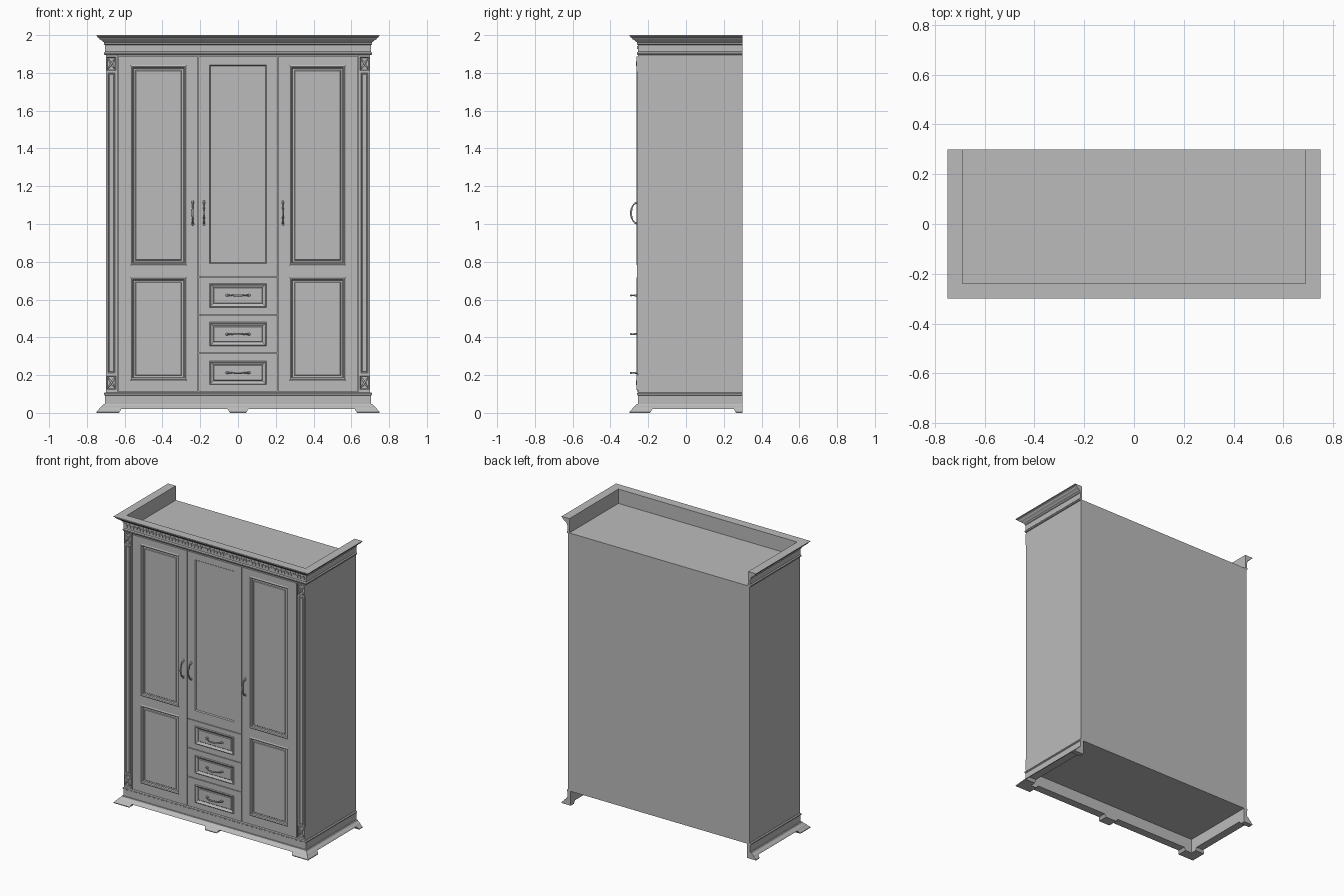
import bpy, bmesh, math
from mathutils import Matrix, Vector

if "Cube" in bpy.data.objects:
    bpy.data.objects.remove(bpy.data.objects["Cube"], do_unlink=True)

grey = bpy.data.materials.new("plain grey")
grey.use_nodes = True
grey.diffuse_color = (0.5, 0.5, 0.5, 1)
grey.node_tree.nodes["Principled BSDF"].inputs["Base Color"].default_value = (0.5, 0.5, 0.5, 1)

FRONT = -0.259          # face of doors and drawers
W, BACK, BODY_Y = 0.70, 0.30, -0.25


def finish(name, bm, smooth=False):
    mesh = bpy.data.meshes.new(name)
    bm.to_mesh(mesh)
    bm.free()
    mesh.materials.append(grey)
    for p in mesh.polygons:
        p.use_smooth = smooth
    obj = bpy.data.objects.new(name, mesh)
    bpy.context.collection.objects.link(obj)
    return obj


def add_box(bm, x0, x1, y0, y1, z0, z1):
    size = Matrix.Diagonal((x1 - x0, y1 - y0, z1 - z0, 1))
    place = Matrix.Translation(((x0 + x1) / 2, (y0 + y1) / 2, (z0 + z1) / 2))
    bmesh.ops.create_cube(bm, size=1, matrix=place @ size)


def box(name, *dims):
    bm = bmesh.new()
    add_box(bm, *dims)
    return finish(name, bm)


def sweep(name, path, profile):
    """Closed (offset, height) profile carried along a mitred path."""
    bm = bmesh.new()
    rows = [[bm.verts.new((x, y, z)) for x, y in path(d, z)] for d, z in profile]
    n = len(rows)
    for i in range(n):
        a, b = rows[i], rows[(i + 1) % n]
        for k in range(len(a) - 1):
            bm.faces.new((a[k], a[k + 1], b[k + 1], b[k]))
    for end in (0, -1):
        bm.faces.new([r[end] for r in rows])
    bmesh.ops.recalc_face_normals(bm, faces=bm.faces)
    return finish(name, bm)


def panelled(name, xs, zs, steps, y=FRONT, depth=0.016):
    """Slab whose odd cells are stepped in or out as moulded panels."""
    bm = bmesh.new()
    grid = [[bm.verts.new((x, y, z)) for x in xs] for z in zs]
    cells = []
    for j in range(len(zs) - 1):
        for i in range(len(xs) - 1):
            f = bm.faces.new((grid[j][i], grid[j][i + 1], grid[j + 1][i + 1], grid[j + 1][i]))
            if i % 2 and j % 2:
                cells.append(f)
    rim = [e for e in bm.edges if e.is_boundary]
    made = bmesh.ops.extrude_edge_only(bm, edges=rim)["geom"]
    bmesh.ops.translate(bm, vec=(0, depth, 0),
                        verts=[v for v in made if isinstance(v, bmesh.types.BMVert)])
    bm.normal_update()
    for width, rise in steps:
        bmesh.ops.inset_individual(bm, faces=cells, thickness=width, depth=rise,
                                   use_even_offset=True)
        bm.normal_update()
    return finish(name, bm)


# Carcass
box("carcass", -W, W, BODY_Y + 0.003, BACK, 0.10, 1.90)


def around(d, z):
    """Left side, front and right side; the back stays open."""
    return [(-W - d, BACK), (-W - d, BODY_Y - d), (W + d, BODY_Y - d), (W + d, BACK)]


# Cornice
sweep("cornice", around, [
    (-0.01, 1.895), (0.006, 1.895), (0.010, 1.90), (0.010, 1.906), (0.004, 1.912),
    (0.004, 1.948), (0.010, 1.952), (0.010, 1.962), (0.016, 1.966), (0.022, 1.972),
    (0.032, 1.978), (0.039, 1.986), (0.043, 1.989), (0.043, 1.993), (0.05, 1.996),
    (0.05, 2.0), (-0.01, 2.0)])

# Tooth row under the cornice
bm = bmesh.new()
count = 56
for i in range(count):
    x = (i - (count - 1) / 2) * 0.0248
    add_box(bm, x - 0.008, x + 0.008, BODY_Y - 0.009, BODY_Y, 1.926, 1.943)
finish("cornice_teeth", bm)

# Plinth
sweep("plinth", around, [
    (-0.02, 0.02), (0.036, 0.02), (0.03, 0.028), (0.018, 0.038), (0.013, 0.046),
    (0.004, 0.046), (0.004, 0.092), (0.010, 0.096), (0.010, 0.103), (0.004, 0.108),
    (-0.004, 0.108), (-0.02, 0.10)])

# Feet
foot = [(-0.02, 0.0), (0.05, 0.0), (0.05, 0.005), (0.044, 0.012), (0.036, 0.02), (-0.02, 0.02)]
for side, s in (("left", 1), ("right", -1)):
    sweep(side + "_front_foot", lambda d, z: [
        (s * (0.63 - z * 0.6), BODY_Y - d), (s * (W + d), BODY_Y - d),
        (s * (W + d), -0.19 + z * 0.6)], foot)
    sweep(side + "_back_foot", lambda d, z: [
        (s * (W + d), 0.265 - z * 0.6), (s * (W + d), BACK)], foot)
sweep("middle_foot", lambda d, z: [
    (-0.043 - z * 0.6, BODY_Y - d), (0.043 + z * 0.6, BODY_Y - d)], foot)

# Doors
moulding = [(0.007, 0.004), (0.007, -0.003), (0.004, -0.008), (0.010, 0), (0.003, 0.003)]
for side, s in (("left", 1), ("right", -1)):
    panelled(side + "_door", sorted(s * x for x in (0.213, 0.27, 0.572, 0.634)),
             [0.112, 0.17, 0.72, 0.78, 1.842, 1.888], moulding)
panelled("middle_door", [-0.209, -0.15, 0.15, 0.209], [0.722, 0.79, 1.842, 1.888],
         [(0.005, -0.007)])

# Drawers
drawers = [("top", 0.521, 0.718, 0.622), ("middle", 0.319, 0.517, 0.417),
           ("bottom", 0.112, 0.315, 0.212)]
drawer_moulding = [(0.005, 0.004), (0.005, -0.004), (0.010, -0.006), (0.004, 0.004)]
for name, z0, z1, zc in drawers:
    panelled(name + "_drawer", [-0.209, -0.15, 0.15, 0.209],
             [z0, zc - 0.063, zc + 0.063, z1], drawer_moulding)

# Corner pilasters with carved blocks
for side, s in (("left", 1), ("right", -1)):
    panelled(side + "_pilaster_ground", sorted((s * 0.638, s * W)), [0.108, 1.895], [], y=-0.255)
    panelled(side + "_pilaster", sorted(s * x for x in (0.646, 0.652, 0.688, 0.694)),
             [0.205, 0.212, 1.80, 1.807], [(0.004, -0.004), (0.004, 0.003)], y=-0.26)
    for level, zc in (("upper", 1.848), ("lower", 0.16)):
        panelled(f"{side}_{level}_block", sorted(s * x for x in (0.642, 0.647, 0.693, 0.698)),
                 [zc - 0.04, zc - 0.035, zc + 0.035, zc + 0.04], [(0.003, -0.004)], y=-0.262)
        bm = bmesh.new()
        centre = Matrix.Translation((s * 0.67, -0.259, zc))
        for turn in (1, -1):
            leaf = Matrix.Rotation(turn * math.atan2(0.035, 0.023), 4, 'Y')
            bmesh.ops.create_uvsphere(bm, u_segments=10, v_segments=6, radius=1,
                                      matrix=centre @ leaf @ Matrix.Diagonal((0.036, 0.005, 0.005, 1)))
        bmesh.ops.create_uvsphere(bm, u_segments=10, v_segments=6, radius=0.007, matrix=centre)
        finish(f"{side}_{level}_carving", bm, True)


def handle(name, x, z, upright):
    """Bowed pull: a tapered tube with knobs where it meets the front."""
    bm = bmesh.new()
    along = Vector((0, 0, 1)) if upright else Vector((1, 0, 0))
    across = Vector((1, 0, 0)) if upright else Vector((0, 0, 1))
    out = Vector((0, -1, 0))
    base = Vector((x, FRONT + 0.001, z))
    rings, steps, sides = [], 16, 8
    for i in range(steps + 1):
        a = math.pi * i / steps
        mid = base - along * 0.055 * math.cos(a) + out * 0.033 * math.sin(a)
        normal = (out * math.sin(a) * 0.055 - along * math.cos(a) * 0.033).normalized()
        r = 0.003 + 0.0025 * abs(math.cos(2 * a))
        rings.append([bm.verts.new(mid + r * (normal * math.cos(t) + across * math.sin(t)))
                      for t in (2 * math.pi * k / sides for k in range(sides))])
    for a, b in zip(rings, rings[1:]):
        for k in range(sides):
            m = (k + 1) % sides
            bm.faces.new((a[k], a[m], b[m], b[k]))
    for end in (-1, 1):
        spot = Matrix.Translation(base + along * 0.057 * end)
        shape = Matrix.Diagonal((0.007, 0.005, 0.011, 1) if upright else (0.011, 0.005, 0.007, 1))
        bmesh.ops.create_uvsphere(bm, u_segments=10, v_segments=6, radius=1, matrix=spot @ shape)
    bmesh.ops.recalc_face_normals(bm, faces=bm.faces)
    finish(name, bm, True)


# Handles
for name, x in (("right", -0.24), ("middle", -0.18), ("left", 0.238)):
    handle(name + "_door_handle", x, 1.058, True)
for name, z0, z1, zc in drawers:
    handle(name + "_drawer_handle", 0, zc, False)
